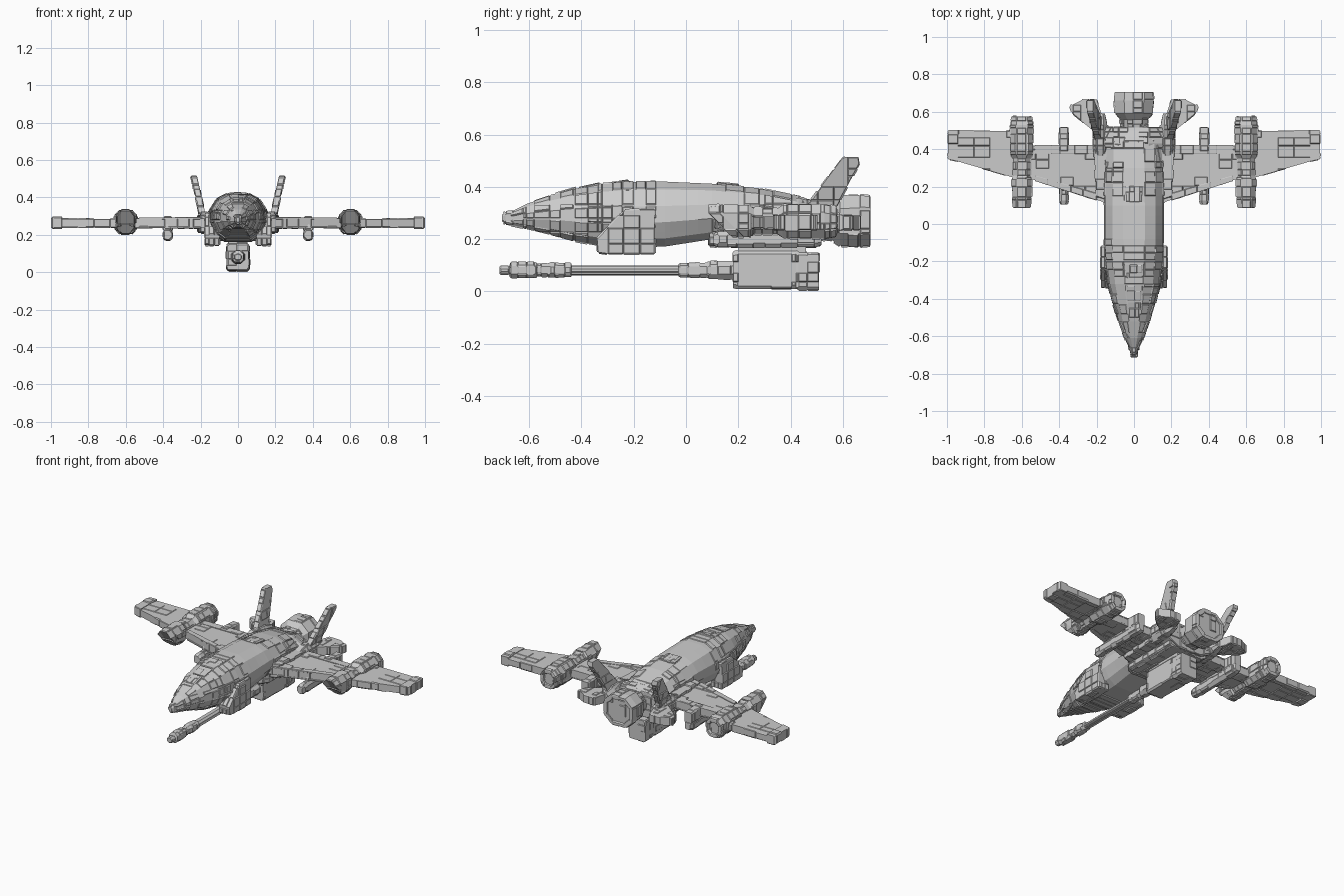
import bpy, bmesh, math, random
from mathutils import Vector

random.seed(7)
OCT = [(.5, 1), (1, .5), (1, -.5), (.5, -1), (-.5, -1), (-1, -.5), (-1, .5), (-.5, 1)]
BOX = [(.85, 1), (1, .85), (1, -.85), (.85, -1), (-.85, -1), (-1, -.85), (-1, .85), (-.85, 1)]
half = [(.36, 1), (.72, .76), (.97, .25), (1, -.25), (.8, -.75), (.5, -1)]
HULL = half + [(-u, v) for u, v in reversed(half)]


def loft(rings, section, cx=0.0):
    """Skin of cross-sections along y; each ring is (y, half_width, z_low, z_high)."""
    bm = bmesh.new()
    rows = []
    for y, w, lo, hi in rings:
        m, h = (lo + hi) / 2, (hi - lo) / 2
        rows.append([bm.verts.new((cx + u * w, y, m + v * h)) for u, v in section])
    n = len(section)
    for a, b in zip(rows, rows[1:]):
        for i in range(n):
            bm.faces.new((a[i], a[(i + 1) % n], b[(i + 1) % n], b[i]))
    bm.faces.new(rows[0])
    bm.faces.new(rows[-1])
    return bm


def prism(points, axis, lo, hi):
    """Extrude a 2D outline along an axis (0 = x, 2 = z)."""
    bm = bmesh.new()
    place = (lambda p, d: (d, p[0], p[1])) if axis == 0 else (lambda p, d: (p[0], p[1], d))
    a = [bm.verts.new(place(p, lo)) for p in points]
    b = [bm.verts.new(place(p, hi)) for p in points]
    n = len(points)
    for i in range(n):
        bm.faces.new((a[i], a[(i + 1) % n], b[(i + 1) % n], b[i]))
    bm.faces.new(a)
    bm.faces.new(b)
    return bm


def finish(name, bm, step=(0, 0, 0), share=.6, depth=.006, where=None, mirror=False):
    """Slice into irregular plates, raise some of them, and make the object."""
    for axis in range(3):
        if not step[axis]:
            continue
        vals = [v.co[axis] for v in bm.verts]
        t, end = min(vals), max(vals)
        while True:
            t += step[axis] * random.uniform(.65, 1.35)
            if t > end - step[axis] * .4:
                break
            co, no = Vector(), Vector()
            co[axis], no[axis] = t, 1
            geom = bm.verts[:] + bm.edges[:] + bm.faces[:]
            bmesh.ops.bisect_plane(bm, geom=geom, dist=1e-5, plane_co=co, plane_no=no)
    bmesh.ops.recalc_face_normals(bm, faces=bm.faces)
    picks = [f for f in bm.faces if random.random() < share
             and min(e.calc_length() for e in f.edges) > .009
             and (where is None or where(f.calc_center_median()))]
    for k in range(2):
        bmesh.ops.inset_individual(bm, faces=picks[k::2], thickness=.003,
                                   depth=depth * (1 if k else .6), use_even_offset=True)
    mesh = bpy.data.meshes.new(name)
    bm.to_mesh(mesh)
    bm.free()
    ob = bpy.data.objects.new(name, mesh)
    bpy.context.collection.objects.link(ob)
    if mirror:
        ob.modifiers.new("Mirror", 'MIRROR').use_mirror_merge = False
    return ob


# Fuselage: densely plated nose, plain centre
hull = loft([(-.67, .018, .255, .305), (-.61, .05, .242, .335), (-.52, .083, .22, .365),
             (-.43, .112, .195, .39), (-.32, .14, .175, .41), (-.2, .155, .168, .419),
             (-.08, .16, .172, .42), (.1, .16, .2, .412), (.3, .155, .21, .39),
             (.44, .15, .2, .36), (.5, .13, .2, .335)], HULL)
finish("fuselage", hull, (0, .055, .07), .6, .006,
       lambda c: c.y < -.2 or (c.y < -.08 and c.z > .3) or (c.y > .12 and abs(c.x) > .08) or c.y > .38)
finish("nose_tip", loft([(-.698, .012, .265, .297), (-.69, .018, .258, .304), (-.66, .022, .255, .308)], OCT))

# Raised canopy frame and spine plates
for i, (y0, y1, z0, z1, w) in enumerate([(-.5, -.42, .369, .393, .03), (-.41, -.33, .392, .41, .04),
                                         (-.3, -.22, .408, .42, .045), (.12, .2, .411, .404, .05)]):
    finish(f"spine_plate_{i}", loft([(y0, w, z0 - .02, z0 + .006), (y1, w * 1.1, z1 - .02, z1 + .006)], BOX),
           (.04, .04, 0), .5, .003)

# Cheek intakes
finish("cheek_intake", prism([(-.335, .15), (-.34, .2), (-.235, .31), (-.12, .312), (-.12, .145), (-.3, .145)],
                             0, .10, .176), (.04, .05, .045), .7, mirror=True)

# Rear hull collar, belly block and weapon mount
finish("rear_collar", loft([(.41, .155, .19, .355), (.43, .163, .18, .358), (.515, .16, .175, .335)], OCT),
       (.06, .04, .05), .7)
finish("belly_block", loft([(.09, .12, .175, .26), (.12, .135, .172, .28), (.5, .135, .172, .28)], BOX),
       (.06, .06, .04), .6)
finish("gun_mount", loft([(.2, .05, .13, .19), (.46, .05, .13, .19)], BOX))

# Main exhaust with recessed end
finish("main_nozzle", loft([(.5, .07, .2, .325), (.56, .075, .195, .335), (.59, .1, .175, .365),
                            (.66, .105, .172, .368), (.705, .1, .176, .363), (.705, .085, .19, .348),
                            (.695, .08, .195, .343)], OCT), (.07, .04, .06), .55,
       where=lambda c: c.y < .7)

# Wings, inner and outer panels
finish("inner_wing", prism([(.1, .105), (.17, .12), (.58, .25), (.58, .42), (.1, .42)], 2, .24, .287),
       (.075, .055, 0), .45, .005, mirror=True)
finish("outer_wing", prism([(.58, .235), (.65, .25), (.96, .34), (.96, .497), (.58, .497)], 2, .242, .286),
       (.08, .055, 0), .45, .005, mirror=True)
finish("wing_root", prism([(.14, .13), (.2, .15), (.215, .4), (.14, .44)], 2, .215, .305),
       (0, .05, .045), .6, mirror=True)
finish("wing_tip", prism([(.94, .335), (.985, .345), (.994, .36), (.994, .49), (.985, .502), (.94, .502)],
                         2, .236, .293), (0, .04, 0), .7, mirror=True)

# Leading edge and flap strips
for sign, z in ((1, .285), (-1, .236)):
    side = "upper" if sign > 0 else "lower"
    finish(f"flap_strip_{side}", prism([(.2, .375), (.53, .375), (.53, .422), (.2, .422)], 2, z, z + .007),
           (.06, 0, 0), .5, .003, mirror=True)
    finish(f"slat_strip_{side}", prism([(.2, .125), (.53, .23), (.53, .26), (.2, .165)], 2, z, z + .007),
           (.07, 0, 0), .5, .003, mirror=True)

# Wing engine pods with raked intake
pod = loft([(.085, .045, .21, .328), (.13, .05, .208, .33), (.24, .052, .208, .33), (.26, .045, .22, .318),
            (.35, .045, .22, .318), (.37, .057, .206, .331), (.53, .059, .204, .332), (.575, .05, .212, .322),
            (.575, .04, .225, .312), (.56, .035, .23, .305)], OCT, .6)
for v in pod.verts:
    if v.co.y < .14:
        v.co.y += max(0, .3 - v.co.z) * 1.0
finish("wing_engine", pod, (.05, .045, .05), .65, mirror=True)

# Underwing stores on pylons
finish("store", loft([(.105, .018, .178, .222), (.125, .024, .17, .23), (.5, .024, .17, .23),
                      (.518, .018, .178, .222)], OCT, .375), (0, .05, 0), .5, .004, mirror=True)
finish("store_pylon", loft([(.18, .012, .21, .25), (.44, .012, .21, .25)], BOX, .375), mirror=True)
finish("store_clamp", loft([(.39, .024, .22, .296), (.515, .024, .22, .29)], BOX, .375), (0, .04, 0), .6, .004, mirror=True)

# Tail booms, canted fins and tailplanes
finish("tail_boom", loft([(.36, .03, .22, .3), (.42, .037, .21, .32), (.53, .037, .215, .315),
                          (.59, .025, .235, .3)], OCT, .18), (0, .045, .04), .7, mirror=True)
fin = prism([(.41, .27), (.46, .325), (.595, .505), (.61, .514), (.66, .514), (.664, .49),
             (.575, .325), (.57, .27)], 0, .165, .198)
for v in fin.verts:
    v.co.x += (v.co.z - .27) * .22
finish("tail_fin", fin, (0, .05, .045), .6, .005, mirror=True)
finish("tailplane", prism([(.16, .48), (.22, .5), (.33, .59), (.342, .63), (.28, .662), (.2, .665), (.17, .58)],
                          2, .237, .29), (.04, .05, 0), .6, .005, mirror=True)

# Belly cannon: receiver, collar, barrel and muzzle
finish("cannon_body", loft([(.18, .055, .015, .15), (.2, .06, .01, .155), (.42, .06, .01, .155),
                            (.43, .062, .006, .15), (.508, .06, .006, .148)], BOX), (.05, .06, .04), .4, .004,
       lambda c: c.y > .36 or c.y < .19)
finish("cannon_collar", loft([(-.025, .024, .055, .107), (.08, .027, .053, .11), (.09, .032, .048, .115),
                              (.2, .034, .045, .118)], OCT), (0, .04, 0), .6, .003)
finish("cannon_barrel", loft([(-.5, .016, .065, .097), (0, .016, .065, .097)], OCT))
finish("cannon_muzzle", loft([(-.71, .018, .065, .097), (-.675, .018, .065, .097), (-.67, .03, .052, .112),
                              (-.58, .03, .052, .112), (-.57, .025, .057, .107), (-.53, .025, .057, .107),
                              (-.52, .029, .053, .111), (-.44, .026, .056, .108)], OCT), (0, .04, 0), .6, .003)
